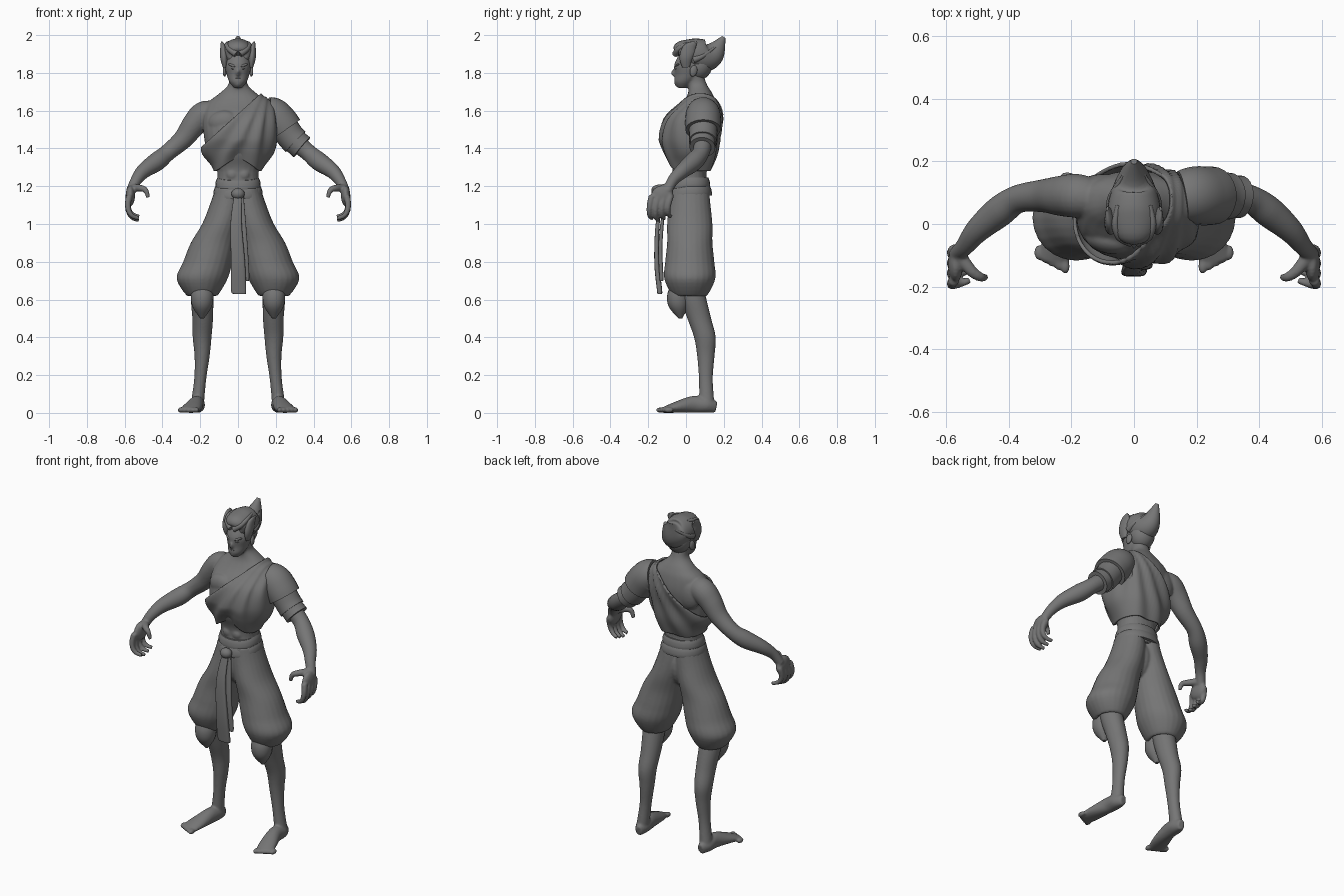
import bpy, bmesh, math
from mathutils import Vector, Matrix, Euler

cube = bpy.data.objects.get("Cube")
if cube:
    bpy.data.objects.remove(cube)

# one plain clay colour for the whole figure
clay = bpy.data.materials.new("clay grey")
clay.use_nodes = True
clay.diffuse_color = (.18, .18, .18, 1)
clay.node_tree.nodes["Principled BSDF"].inputs["Base Color"].default_value = clay.diffuse_color

X, Y, Z = Matrix.Identity(3)


def finish(name, bm, mirror=False):
    """Turn a bmesh into a smooth object, optionally mirrored across x."""
    bmesh.ops.recalc_face_normals(bm, faces=bm.faces)
    mesh = bpy.data.meshes.new(name)
    bm.to_mesh(mesh)
    bm.free()
    for face in mesh.polygons:
        face.use_smooth = True
    mesh.set_sharp_from_angle(angle=math.radians(55))
    mesh.materials.append(clay)
    obj = bpy.data.objects.new(name, mesh)
    bpy.context.collection.objects.link(obj)
    if mirror:
        obj.modifiers.new("mirror", "MIRROR")
    return obj


def fuse(name, parts):
    """Blend overlapping parts into one continuous surface."""
    bm = bmesh.new()
    graph = bpy.context.evaluated_depsgraph_get()
    for part in parts:
        bm.from_mesh(part.evaluated_get(graph).to_mesh())
    for part in parts:
        bpy.data.objects.remove(part)
    obj = finish(name, bm)
    remesh = obj.modifiers.new("blend", "REMESH")
    remesh.mode = "VOXEL"
    remesh.voxel_size = .006
    remesh.use_smooth_shade = True
    obj.modifiers.new("soften", "SMOOTH").iterations = 5


def smooth_rows(rows, steps):
    """Catmull-Rom interpolation of the section rows."""
    points = [Vector(row) for row in rows]
    points = points[:1] + points + points[-1:]
    out = []
    for a, b, c, d in zip(points, points[1:], points[2:], points[3:]):
        for k in range(steps):
            t = k / steps
            out.append(b + (c - a) * (t / 2) + (a * 2 - b * 5 + c * 4 - d) * (t * t / 2)
                       + (b * 3 - a - c * 3 + d) * (t ** 3 / 2))
    return out + points[-1:]


def loft(name, rows, ref=None, sides=24, steps=5, power=1, depth=1, tweak=None,
         mirror=False, cut=None, caps=True):
    """Skin sections of centre and radii; rings are level, or follow the path given a reference."""
    bm = bmesh.new()
    rows = [row if len(row) == 5 else (*row, row[3] * depth) for row in rows]
    sections = smooth_rows(rows, steps)
    centres = [Vector(section[:3]) for section in sections]
    last = len(sections) - 1
    rings = []
    for i, section in enumerate(sections):
        u, v = X, Y
        if ref:
            along = (centres[min(i + 1, last)] - centres[max(i - 1, 0)]).normalized()
            u = ref.cross(along).normalized()
            v = along.cross(u)
        ring = []
        for k in range(sides):
            angle = math.tau * k / sides
            c, s = math.cos(angle), math.sin(angle)
            c = math.copysign(abs(c) ** power, c)
            s = math.copysign(abs(s) ** power, s)
            point = centres[i] + u * (c * section[3]) + v * (s * section[4])
            if tweak:
                point = tweak(point)
            point.z = max(point.z, 0)
            ring.append(bm.verts.new(point))
        rings.append(ring)
    for low, high in zip(rings, rings[1:]):
        for k in range(sides):
            n = (k + 1) % sides
            bm.faces.new((low[k], low[n], high[n], high[k]))
    if caps:
        bm.faces.new(rings[0])
        bm.faces.new(rings[-1])
    if cut:
        bmesh.ops.bisect_plane(bm, geom=bm.verts[:] + bm.edges[:] + bm.faces[:],
                               plane_co=cut[0], plane_no=cut[1], clear_outer=True)
    return finish(name, bm, mirror)


def tube(name, points, base, tip, ref=Y):
    """Mirrored round strand tapering from base radius to tip radius."""
    last = len(points) - 1
    rows = [(*point, base + (tip - base) * i / last) for i, point in enumerate(points)]
    return loft(name, rows, ref=ref, sides=12, mirror=True)


def blob(name, centre, size, turn=(0, 0, 0), mirror=False):
    """Ellipsoid detail."""
    bm = bmesh.new()
    matrix = Matrix.LocRotScale(Vector(centre), Euler(turn), Vector(size))
    bmesh.ops.create_uvsphere(bm, u_segments=20, v_segments=12, radius=1, matrix=matrix)
    return finish(name, bm, mirror)


def at(x, *rows):
    """Give every row the same x."""
    return [(x, *row) for row in rows]


# torso, neck and head
torso = at(0, (.02, 1.14, .12, .1), (.02, 1.28, .11, .09), (.02, 1.37, .16, .12),
           (.02, 1.46, .18, .135), (.04, 1.56, .185, .13), (.07, 1.64, .16, .09),
           (.075, 1.69, .1, .065), (.06, 1.74, .05, .05), (.04, 1.8, .05, .05))
skin = [loft("torso", torso, power=.9),
        blob("pectoral", (.08, -.05, 1.54), (.08, .045, .06), (0, .2, .2), mirror=True),
        blob("shoulder_blade", (.1, .12, 1.55), (.08, .04, .09), mirror=True),
        loft("head", at(0, (-.02, 1.72, .02), (-.01, 1.75, .045), (.01, 1.79, .06), (.02, 1.85, .07),
                        (.03, 1.93, .04)), depth=1.15),
        blob("nose", (0, -.06, 1.8), (.01, .02, .02), (-.2, 0, 0)),
        blob("chin", (0, -.04, 1.74), (.02, .02, .015))]
for z in (1.26, 1.32):
    skin.append(blob("abdominal", (.03, -.055, z), (.03, .02, .03), mirror=True))

# arms
arm = [(.12, .08, 1.59, .06), (.18, .09, 1.58, .07), (.23, .09, 1.53, .065), (.29, .09, 1.45, .053),
       (.37, .08, 1.38, .045), (.43, .04, 1.33, .05), (.5, -.02, 1.28, .04), (.54, -.07, 1.23, .03),
       (.57, -.1, 1.17, .025)]
skin.append(loft("arm", arm, ref=Y, mirror=True))

# hands, with fingers curling inward
skin.append(blob("palm", (.57, -.125, 1.15), (.025, .06, .055), mirror=True))
for i in range(4):
    side = .033 * i - .18
    reach = .13 - .01 * abs(i - 1)
    curl = [(.575 + .06 * t - .11 * t * t, side - .06 * t * (1 - t), 1.15 - reach * math.sin(t * 1.5))
            for t in (0, .25, .5, .75, 1)]
    skin.append(tube("finger", curl, .018, .011))
skin.append(tube("thumb", [(.56, -.1, 1.19), (.52, -.15, 1.19), (.49, -.17, 1.18), (.475, -.17, 1.14)],
                 .023, .011))

# lower legs and bare feet
skin.append(loft("lower_leg", [(.19, .02, .68, .06), (.19, .04, .6, .06), (.187, .07, .5, .055),
                               (.19, .1, .4, .05), (.19, .105, .3, .04), (.2, .105, .18, .032),
                               (.215, .11, .05, .035)], depth=1.15, mirror=True))
skin.append(loft("foot", [(.21, .16, .03, .03, .02), (.215, .11, .04, .04, .04), (.22, .04, .045, .045, .04),
                          (.24, -.05, .03, .03, .05), (.26, -.12, .015, .015, .05)], ref=X, mirror=True))
for i in range(5):
    skin.append(blob("toe", (.22 + .021 * i, .011 * i - .135, .015), (.015, .025, .015), mirror=True))
fuse("body", skin)

# face details
blob("mouth", (0, -.052, 1.77), (.02, .01, .005))
blob("brow", (.03, -.048, 1.84), (.027, .01, .007), (0, -.3, .4), mirror=True)
blob("eye", (.028, -.049, 1.823), (.012, .008, .005), (0, -.2, .4), mirror=True)
blob("ear", (.07, .04, 1.81), (.01, .02, .03), (-.2, 0, .2), mirror=True)

# swept hair and its locks
loft("hair", at(0, (-.055, 1.91, .02, .03), (-.03, 1.92, .05, .065), (.03, 1.905, .08, .085),
                (.1, 1.89, .085, .075), (.15, 1.91, .06, .05), (.2, 1.99, .01, .01)), ref=X)
blob("nape_hair", (0, .07, 1.84), (.07, .07, .08), (-.3, 0, 0))
loft("side_lock", [(.07, 0, 1.83, .01, .02), (.074, 0, 1.88, .02, .035), (.078, .02, 1.93, .016, .035),
                   (.085, .05, 1.96, .004, .01)], ref=Y, mirror=True)
tube("brow_lock", [(.01, -.055, 1.9), (.045, -.04, 1.925), (.06, 0, 1.95), (.05, .06, 1.96)],
     .018, .008, ref=X)
tube("temple_lock", [(.07, .04, 1.87), (.07, .09, 1.89), (.03, .16, 1.94)], .02, .005, ref=X)


# draped chest wrap with folds fanning out from the left shoulder
def drape(point):
    fan = math.atan2(point.z - 1.78, point.x - .17)
    out = Vector((point.x, point.y, 0)).normalized()
    fade = min(1, max(0, (1.74 - point.z) * 5))
    arch = max(0, -out.y) ** 3 * max(0, 1.45 - point.z) * .4
    return point + out * (.008 * fade * math.sin(fan * 24)) + Z * arch


wrap_rows = [(x, y, z, wide + .022, deep + .022) for x, y, z, wide, deep in torso[1:8]]
wrap = loft("chest_wrap", wrap_rows, sides=72, steps=10, power=.9, tweak=drape,
            caps=False, cut=((.13, 0, 1.7), (-.9, 0, 1)))
wrap.modifiers.new("cloth thickness", "SOLIDIFY").thickness = .012

# layered guard on the left shoulder, each layer flaring off the arm path
arm_path = smooth_rows(arm, 5)
for name, first, end, gap in (("shoulder_guard", 3, 13, .018), ("guard_plate", 10, 17, .01),
                              ("arm_sleeve", 13, 19, .008)):
    layer = arm_path[first:end]
    loft(name, [(*section[:3], section[3] + gap + .016 * i / len(layer))
                for i, section in enumerate(layer)], ref=Y, steps=2)


# waist sash, knot and hanging tails
def dip(point):
    return point - Z * (.2 * max(0, -point.y))


for name, low, wide in (("sash_lower", 1.15, .134), ("sash_upper", 1.195, .124)):
    loft(name, [(0, .02, low + .05 * t, wide - .01 * t - .02 * (t - .5) ** 2) for t in (0, .3, .7, 1)],
         power=.9, depth=.9, tweak=dip)
blob("sash_knot", (0, -.115, 1.16), (.035, .03, .03))
loft("long_tail", [(0, -.12, 1.16, .02), (-.01, -.15, 1, .03), (0, -.155, .8, .037),
                   (.003, -.14, .65, .04), (.01, -.14, .63, .03)], power=.6, depth=.35)
loft("short_tail", [(.01, -.11, 1.15, .02), (.02, -.135, .9, .03), (.03, -.13, .72, .03),
                    (.03, -.13, .7, .02)], power=.6, depth=.35)

# baggy trousers, gathered under the knee
trouser = ((.05, 1.19, .07, .1), (.06, 1.1, .09, .11), (.09, 1, .1, .12), (.13, .9, .12, .12),
           (.16, .8, .13, .13), (.19, .71, .135, .135), (.19, .62, .08, .09), (.19, .64, .06, .06))
fuse("trousers", [loft("leg", [(x, .02, z, wide, deep) for x, z, wide, deep in trouser], mirror=True),
                  blob("hips", (0, .02, 1.06), (.11, .1, .13)),
                  blob("buttock", (.07, .06, 1.04), (.08, .07, .11), mirror=True)])
loft("knee_guard", at(.19, (-.03, .5, .01), (-.04, .56, .05), (-.04, .62, .06), (-.03, .68, .05)),
     mirror=True)
